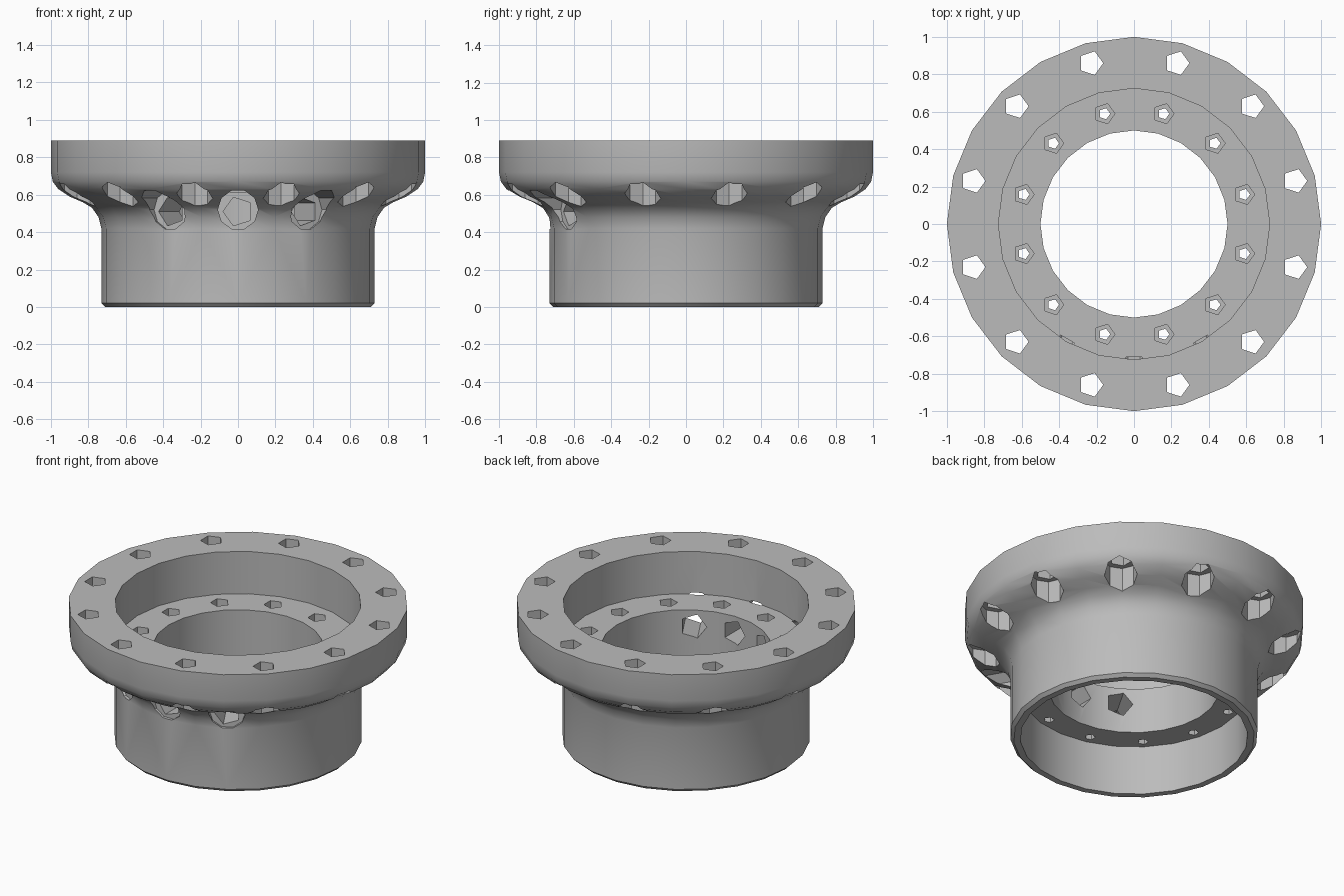
import bpy, bmesh, math
from mathutils import Matrix, Vector

cube = bpy.data.objects.get("Cube")
if cube:
    bpy.data.objects.remove(cube, do_unlink=True)

steel = bpy.data.materials.new("grey_metal")
steel.use_nodes = True
grey = (0.5, 0.5, 0.5, 1)
steel.diffuse_color = grey
steel.node_tree.nodes["Principled BSDF"].inputs["Base Color"].default_value = grey


def make_object(name, bm):
    bmesh.ops.recalc_face_normals(bm, faces=bm.faces)
    mesh = bpy.data.meshes.new(name)
    bm.to_mesh(mesh)
    bm.free()
    mesh.materials.append(steel)
    obj = bpy.data.objects.new(name, mesh)
    bpy.context.collection.objects.link(obj)
    return obj


def lathe(name, profile, sides):
    """Closed ring made by turning a closed (radius, height) profile."""
    bm = bmesh.new()
    rings = []
    for i in range(sides):
        a = math.tau * i / sides
        rings.append([bm.verts.new((r * math.cos(a), r * math.sin(a), z)) for r, z in profile])
    count = len(profile)
    for i in range(sides):
        near, far = rings[i], rings[(i + 1) % sides]
        for j in range(count):
            k = (j + 1) % count
            bm.faces.new((near[j], far[j], far[k], near[k]))
    return make_object(name, bm)


# Flanged hub body: stepped bore inside, flared flange outside
body = lathe("flanged_hub", [
    (0.50, 0.32), (0.67, 0.32), (0.67, 0.0), (0.71, 0.0), (0.73, 0.02),
    (0.73, 0.42), (0.745, 0.48), (0.78, 0.53), (0.83, 0.56), (0.90, 0.59),
    (0.96, 0.63), (0.99, 0.67), (1.0, 0.72), (1.0, 0.89),
    (0.725, 0.89), (0.725, 0.615), (0.50, 0.615)], 24)


def drill(start, end, radius, sides):
    """Cut a straight prism-shaped hole between two points."""
    start, end = Vector(start), Vector(end)
    axis = end - start
    bm = bmesh.new()
    turn = axis.to_track_quat('Z', 'Y').to_matrix().to_4x4()
    spin = Matrix.Rotation(math.pi / 2, 4, 'Z')
    bmesh.ops.create_cone(bm, cap_ends=True, segments=sides, radius1=radius,
                          radius2=radius, depth=axis.length,
                          matrix=Matrix.Translation((start + end) / 2) @ turn @ spin)
    cutter = make_object("hole_cutter", bm)
    cutter.hide_render = True
    mod = body.modifiers.new("hole", 'BOOLEAN')
    mod.operation = 'DIFFERENCE'
    mod.solver = 'EXACT'
    mod.object = cutter
    bpy.context.view_layer.objects.active = body
    bpy.ops.object.modifier_apply(modifier=mod.name)
    bpy.data.objects.remove(cutter, do_unlink=True)


def polar(radius, angle, z):
    return (radius * math.cos(angle), radius * math.sin(angle), z)


for i in range(12):
    a = math.radians(15 + 30 * i)
    # Flange bolt hole with a spot face cut up into the flare
    drill(polar(0.89, a, 0.4), polar(0.89, a, 0.69), 0.097, 8)
    drill(polar(0.89, a, 0.6), polar(0.89, a, 1.0), 0.066, 5)
    # Counterbored screw hole in the inner ledge
    drill(polar(0.61, a, 0.48), polar(0.61, a, 0.7), 0.056, 5)
    drill(polar(0.61, a, 0.25), polar(0.61, a, 0.55), 0.031, 5)

# Three radial ports at the front, each with a spot face
for degrees in (-120, -90, -60):
    a = math.radians(degrees)
    drill(polar(0.71, a, 0.52), polar(1.1, a, 0.52), 0.108, 10)
    drill(polar(0.4, a, 0.51), polar(0.8, a, 0.51), 0.08, 5)

# Smooth turned surfaces, crisp machined edges
bpy.ops.object.select_all(action='DESELECT')
body.select_set(True)
bpy.context.view_layer.objects.active = body
bpy.ops.object.shade_smooth_by_angle(angle=math.radians(32))
